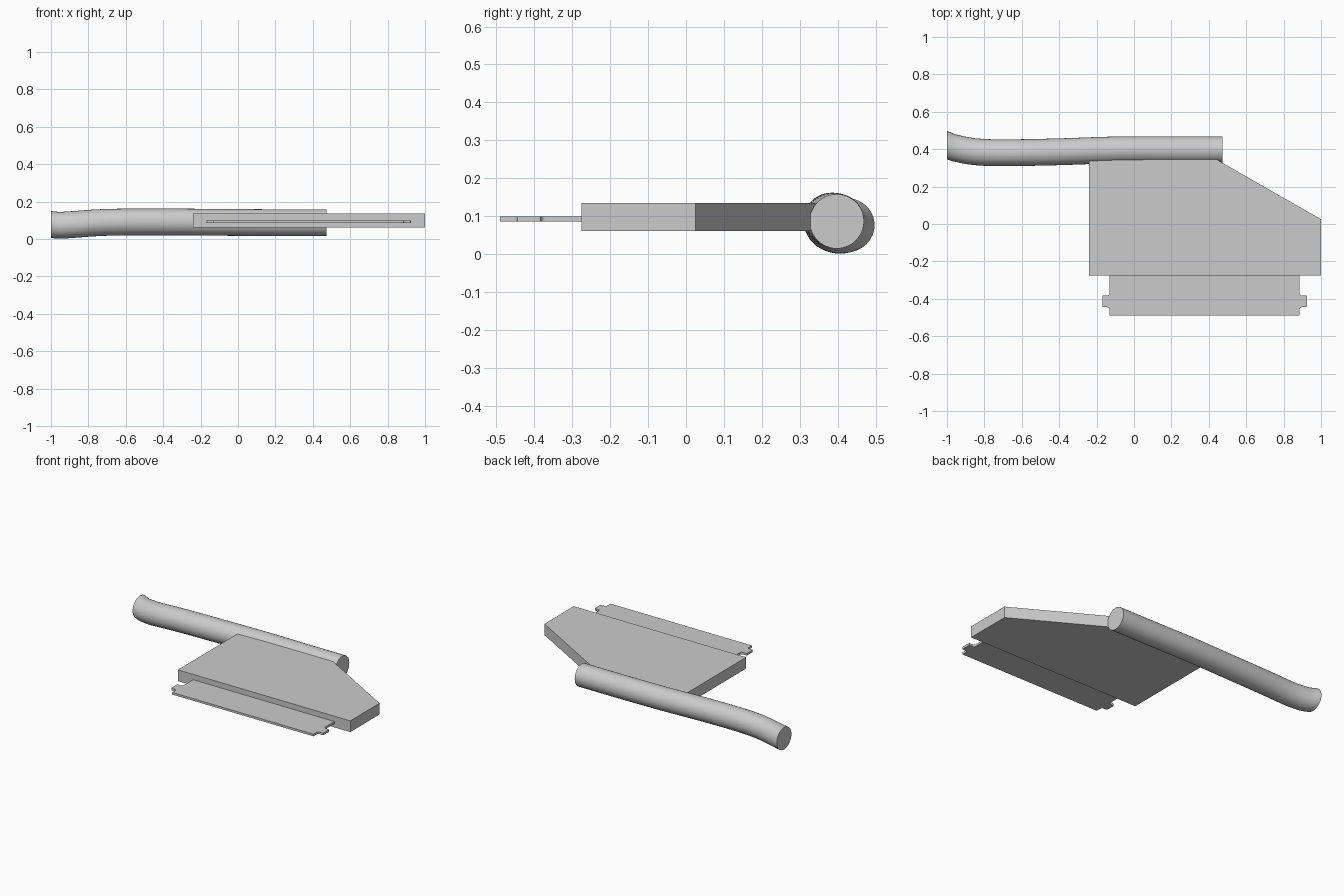
import bpy, bmesh, math
from mathutils import Vector

if "Cube" in bpy.data.objects:
    bpy.data.objects.remove(bpy.data.objects["Cube"])


def finish(name, bm):
    bmesh.ops.recalc_face_normals(bm, faces=bm.faces[:])
    me = bpy.data.meshes.new(name)
    bm.to_mesh(me)
    bm.free()
    ob = bpy.data.objects.new(name, me)
    bpy.context.collection.objects.link(ob)
    return ob


def slab(name, outline, z0, z1):
    """Extrude a flat XY outline between two heights."""
    bm = bmesh.new()
    face = bm.faces.new([bm.verts.new((x, y, z0)) for x, y in outline])
    ext = bmesh.ops.extrude_face_region(bm, geom=[face])
    for v in ext["geom"]:
        if isinstance(v, bmesh.types.BMVert):
            v.co.z = z1
    return finish(name, bm)


def arc(cx, cy, r, a0, a1, n=5):
    return [(cx + r * math.cos(math.radians(a0 + (a1 - a0) * i / n)),
             cy + r * math.sin(math.radians(a0 + (a1 - a0) * i / n))) for i in range(n + 1)]


def catmull(p, steps):
    q = [2 * p[0] - p[1]] + p + [2 * p[-1] - p[-2]]
    out = []
    for i in range(1, len(q) - 2):
        a, b, c, d = q[i - 1:i + 3]
        for s in range(steps):
            t = s / steps
            out.append(0.5 * (2 * b + (c - a) * t + (2 * a - 5 * b + 4 * c - d) * t * t
                              + (3 * b - a - 3 * c + d) * t ** 3))
    return out + [p[-1]]


# main housing, running into the pipe at the back
slab("housing", [(-0.24, -0.275), (1.0, -0.275), (1.0, 0.025), (0.415, 0.36), (-0.24, 0.36)],
     0.062, 0.135)

# thin connector plate with a tab at each end, filleted tab roots
mid, half, tab = 0.3775, 0.508, 0.547
f, r = 0.012, 0.006
right = [(half, -0.49)]
right += arc(half + f, -0.445 - f, f, 180, 90)
right += arc(tab - r, -0.445 + r, r, -90, 0)
right += arc(tab - r, -0.382 - r, r, 0, 90)
right += arc(half + f, -0.382 + f, f, 270, 180)
right += [(half, -0.265)]
outline = [(mid + x, y) for x, y in right] + [(mid - x, y) for x, y in reversed(right)]
slab("connector_plate", outline, 0.086, 0.1)

# gently bent pipe, closed at both ends
path = catmull([Vector(p) for p in (
    (-1.0, 0.421, 0.077), (-0.95, 0.405, 0.0735), (-0.87, 0.389, 0.078), (-0.78, 0.382, 0.085),
    (-0.65, 0.381, 0.09), (-0.4, 0.386, 0.091), (-0.1, 0.396, 0.089),
    (0.2, 0.397, 0.087), (0.472, 0.397, 0.087))], 5)
R, N = 0.0715, 48
bm = bmesh.new()
rings = []
for i, c in enumerate(path):
    d = path[min(i + 1, len(path) - 1)] - path[max(i - 1, 0)]
    ry, rz = R * math.hypot(1, d.y / d.x), R * math.hypot(1, d.z / d.x)
    rings.append([bm.verts.new((c.x, c.y + ry * math.cos(2 * math.pi * k / N),
                                c.z + rz * math.sin(2 * math.pi * k / N))) for k in range(N)])
for a, b in zip(rings, rings[1:]):
    for k in range(N):
        bm.faces.new((a[k], a[(k + 1) % N], b[(k + 1) % N], b[k]))
bm.faces.new(rings[0])
bm.faces.new(rings[-1])
pipe = finish("pipe", bm)
bpy.context.view_layer.objects.active = pipe
pipe.select_set(True)
bpy.ops.object.shade_smooth_by_angle(angle=math.radians(35))
